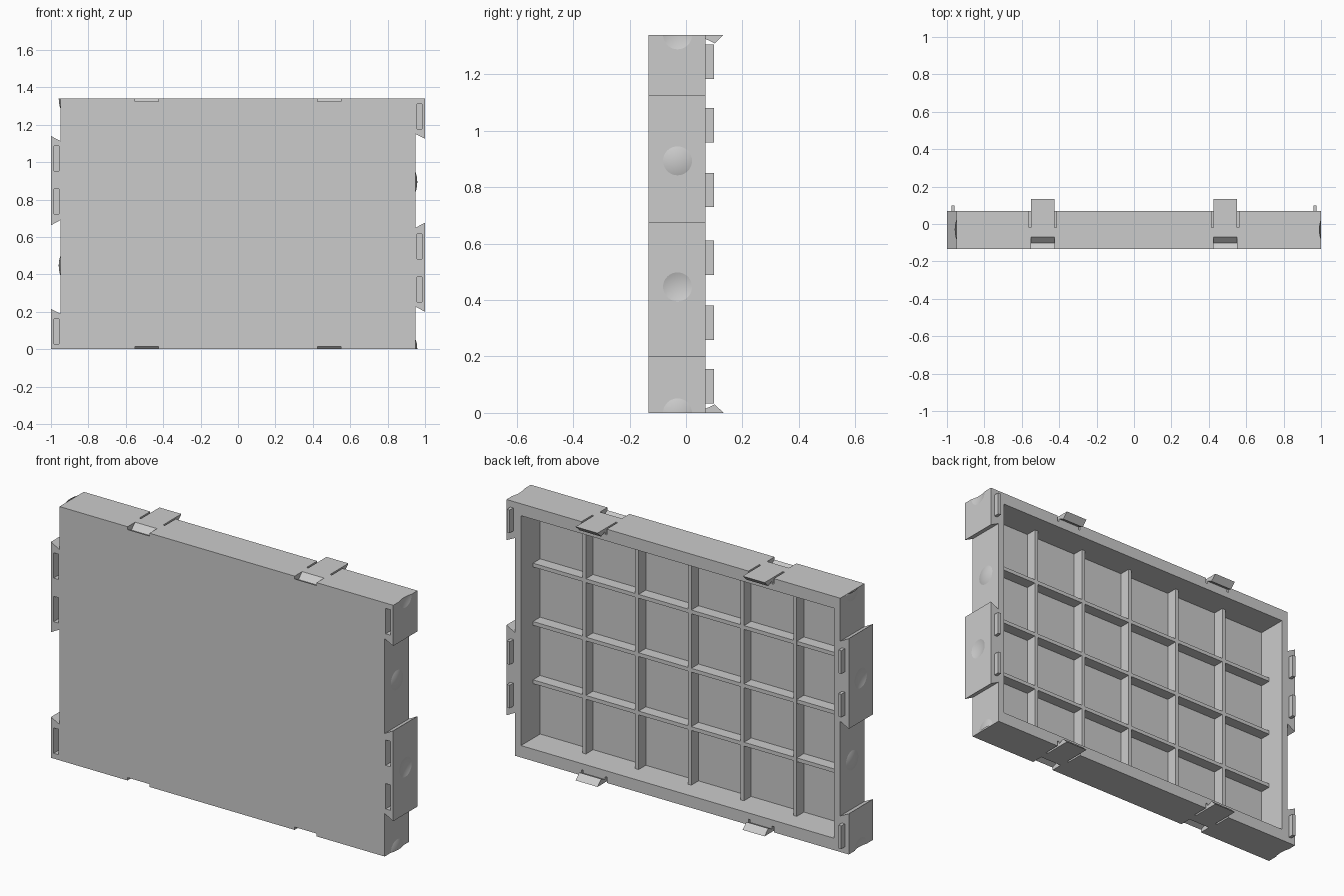
import bpy, bmesh, math
from mathutils import Matrix, Vector

cube = bpy.data.objects.get("Cube")
if cube:
    bpy.data.objects.remove(cube)

H, BACK, FRONT = 1.34, 0.07, -0.133       # height, back and front planes
WALL, TAB, MID = 0.95, 1.0, -0.03         # wall x, tab x, dimple y

grey = bpy.data.materials.new("plain grey")
grey.use_nodes = True
grey.diffuse_color = (0.6, 0.6, 0.6, 1)
grey.node_tree.nodes["Principled BSDF"].inputs["Base Color"].default_value = (0.6, 0.6, 0.6, 1)


def finish(name, bm):
    bmesh.ops.recalc_face_normals(bm, faces=bm.faces)
    mesh = bpy.data.meshes.new(name)
    bm.to_mesh(mesh)
    bm.free()
    mesh.materials.append(grey)
    ob = bpy.data.objects.new(name, mesh)
    bpy.context.collection.objects.link(ob)
    return ob


def box(name, x0, x1, y0, y1, z0, z1):
    bm = bmesh.new()
    bmesh.ops.create_cube(bm, size=1)
    bmesh.ops.scale(bm, vec=(x1 - x0, y1 - y0, z1 - z0), verts=bm.verts)
    bmesh.ops.translate(bm, vec=((x0 + x1) / 2, (y0 + y1) / 2, (z0 + z1) / 2), verts=bm.verts)
    return finish(name, bm)


def prism(name, points, direction):
    bm = bmesh.new()
    face = bm.faces.new([bm.verts.new(p) for p in points])
    ext = bmesh.ops.extrude_face_region(bm, geom=[face])["geom"]
    bmesh.ops.translate(bm, vec=direction, verts=[v for v in ext if isinstance(v, bmesh.types.BMVert)])
    return finish(name, bm)


def ball(name, x, z, side, cap=False):
    """Shallow round bump (cap) or the full ball that cuts its matching dent."""
    r, rise = 0.16, 0.0085
    bm = bmesh.new()
    bmesh.ops.create_uvsphere(bm, u_segments=48, v_segments=64, radius=r,
                              matrix=Matrix.Rotation(math.pi / 2, 4, "Y"))
    shift = rise - r if cap else r - rise
    bmesh.ops.translate(bm, vec=(side * (x + shift), MID, z), verts=bm.verts)
    if cap:
        for co, no in (((side * x, 0, 0), (-side, 0, 0)), ((0, 0, 0), (0, 0, -1)), ((0, 0, H), (0, 0, 1))):
            bmesh.ops.bisect_plane(bm, geom=bm.verts[:] + bm.edges[:] + bm.faces[:],
                                   plane_co=co, plane_no=no, clear_outer=True)
    return finish(name, bm)


def cut(target, cutters):
    for c in cutters:
        mod = target.modifiers.new("cut", "BOOLEAN")
        mod.operation, mod.solver, mod.object = "DIFFERENCE", "EXACT", c
    bpy.context.view_layer.update()
    mesh = bpy.data.meshes.new_from_object(target.evaluated_get(bpy.context.evaluated_depsgraph_get()))
    target.modifiers.clear()
    target.data = mesh
    for c in cutters:
        bpy.data.objects.remove(c)


# Panel outline with dovetail tabs; the second side is the first turned half round
left_side = [(-TAB, 0), (-TAB, 0.215), (-WALL, 0.19), (-WALL, 0.69), (-TAB, 0.663),
             (-TAB, 1.14), (-WALL, 1.113), (-WALL, H)]
outline = left_side + [(-x, H - z) for x, z in left_side]
panel = prism("panel", [(x, FRONT, z) for x, z in outline], (0, BACK - FRONT, 0))

# Hollow back
cutters = [box("cutter", -0.915, 0.915, -0.09, 0.2, 0.063, H - 0.063)]

# Clips: hooks on the back edge, matching notches on the front, slits beside each tongue
hook = [(0, 0), (0.063, 0), (0.032, 0.03), (0, 0.015)]
for end, up in (("bottom", 1), ("top", -1)):
    base = 0 if up == 1 else H
    for side, cx in (("right", -0.488), ("left", 0.488)):
        x0, x1 = cx - 0.064, cx + 0.064
        prism(f"{end}_{side}_hook", [(x0, BACK + y, base + up * z) for y, z in hook], (x1 - x0, 0, 0))
        notch = [(-0.02, 0.006), (-0.02, -0.03), (0.095, -0.03), (0.063, 0), (0.032, 0.03), (0, 0.015)]
        cutters.append(prism("cutter", [(x0, FRONT + y, base + up * z) for y, z in notch], (x1 - x0, 0, 0)))
        for sx in (x0 - 0.005, x1 + 0.005):
            z0, z1 = sorted((base - up * 0.02, base + up * 0.03))
            cutters.append(box("cutter", sx - 0.005, sx + 0.005, -0.02, 0.1, z0, z1))

# Tabs: front slots, back pegs, and side bumps with matching dents
for side, label in ((-1, "right"), (1, "left")):
    for i, z in enumerate((0.095, 0.79, 1.02)):
        zc = z if side < 0 else H - z
        xa, xb = sorted((side * 0.956, side * 0.984))
        cutters.append(box("cutter", xa, xb, -0.2, FRONT + 0.045, zc - 0.067, zc + 0.067))
        xa, xb = sorted((side * 0.96, side * 0.977))
        box(f"{label}_peg_{i + 1}", xa, xb, BACK, 0.1, zc - 0.061, zc + 0.061)
    for k in range(4):
        z = k * H / 3
        if (k % 2 == 0) == (side < 0):
            cutters.append(ball("cutter", TAB, z, side))
        else:
            bump = ball(f"{label}_bump_{k + 1}", WALL, z, side, cap=True)
            bump.data.shade_smooth()

cut(panel, cutters)

# Stiffening ribs inside the hollow
for i in range(-2, 3):
    x = i * 0.308
    box(f"vertical_rib_{i + 3}", x - 0.01, x + 0.01, -0.095, -0.03, 0.06, H - 0.06)
for i in range(-1, 2):
    z = H / 2 + i * 0.308
    box(f"cross_rib_{i + 2}", -0.918, 0.918, -0.095, -0.0302, z - 0.01, z + 0.01)

# Smooth dents, sharp edges elsewhere
bpy.ops.object.select_all(action="DESELECT")
panel.select_set(True)
bpy.context.view_layer.objects.active = panel
bpy.ops.object.shade_smooth_by_angle(angle=math.radians(12))
